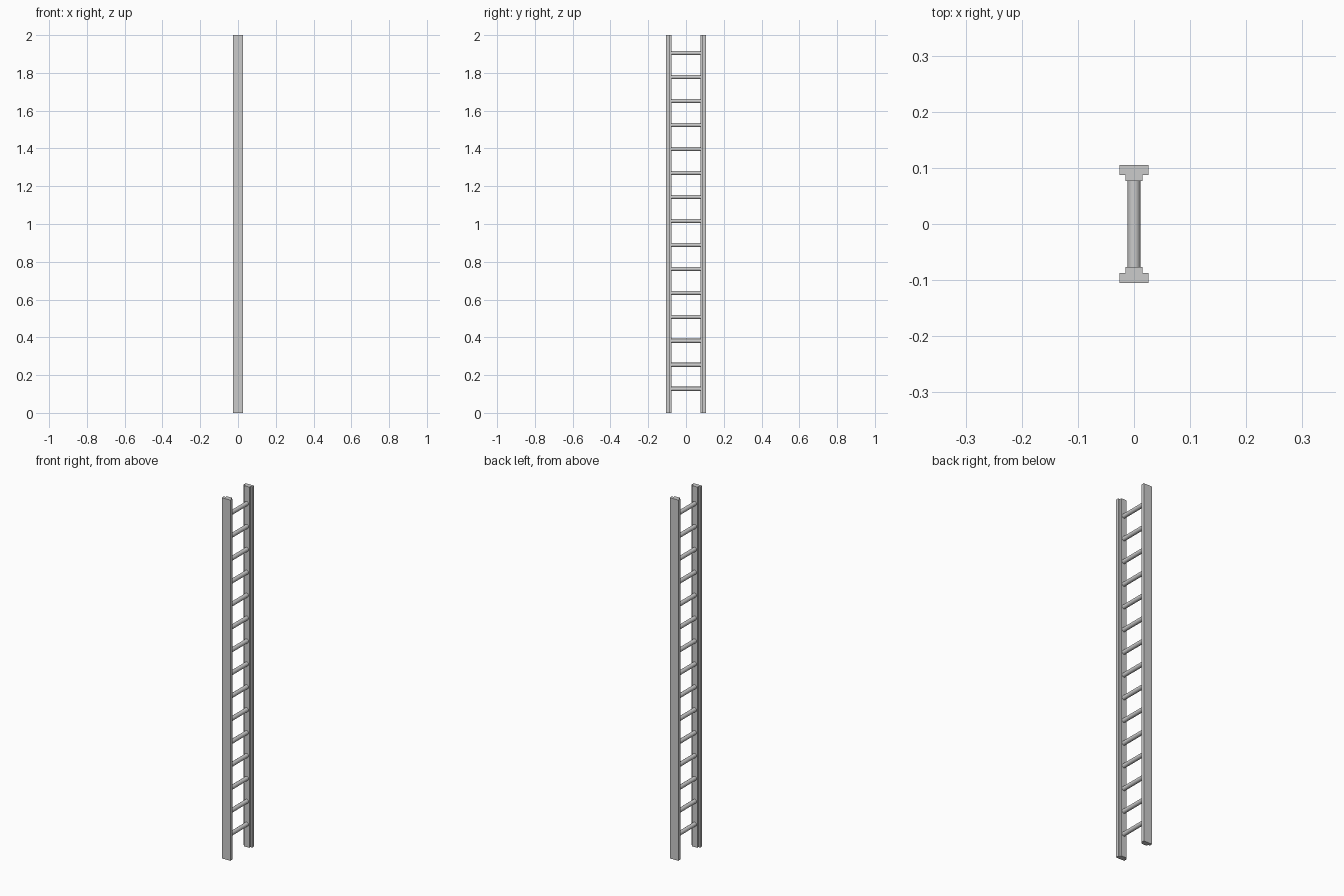
import bpy, bmesh, math

if "Cube" in bpy.data.objects:
    bpy.data.objects.remove(bpy.data.objects["Cube"])

RUNGS = 15
SPACING = 0.127
RUNG_RADIUS = 0.0115
HEIGHT = 2.0


def extrude_profile(name, points, height):
    """Solid upright bar from an (x, y) outline."""
    bm = bmesh.new()
    face = bm.faces.new([bm.verts.new((x, y, 0)) for x, y in points])
    top = bmesh.ops.extrude_face_region(bm, geom=[face])["geom"]
    bmesh.ops.translate(bm, vec=(0, 0, height),
                        verts=[v for v in top if isinstance(v, bmesh.types.BMVert)])
    bmesh.ops.recalc_face_normals(bm, faces=bm.faces)
    mesh = bpy.data.meshes.new(name)
    bm.to_mesh(mesh)
    bm.free()
    obj = bpy.data.objects.new(name, mesh)
    bpy.context.collection.objects.link(obj)
    return obj


# Side rails: stepped T section, wide outside and narrow inside
half = [(0.026, 0.105), (0.026, 0.0875), (0.0155, 0.0875), (0.0155, 0.0765)]
profile = half + [(-x, y) for x, y in reversed(half)]
for name, side in (("back_rail", 1), ("front_rail", -1)):
    extrude_profile(name, [(x, y * side) for x, y in profile], HEIGHT)

# Round rungs, ends set into the rails
for i in range(1, RUNGS + 1):
    bpy.ops.mesh.primitive_cylinder_add(
        vertices=16, radius=RUNG_RADIUS, depth=0.16,
        location=(0, 0, i * SPACING), rotation=(math.pi / 2, 0, 0))
    rung = bpy.context.object
    rung.name = f"rung_{i:02d}"
    bpy.ops.object.shade_smooth_by_angle(angle=math.radians(40))
